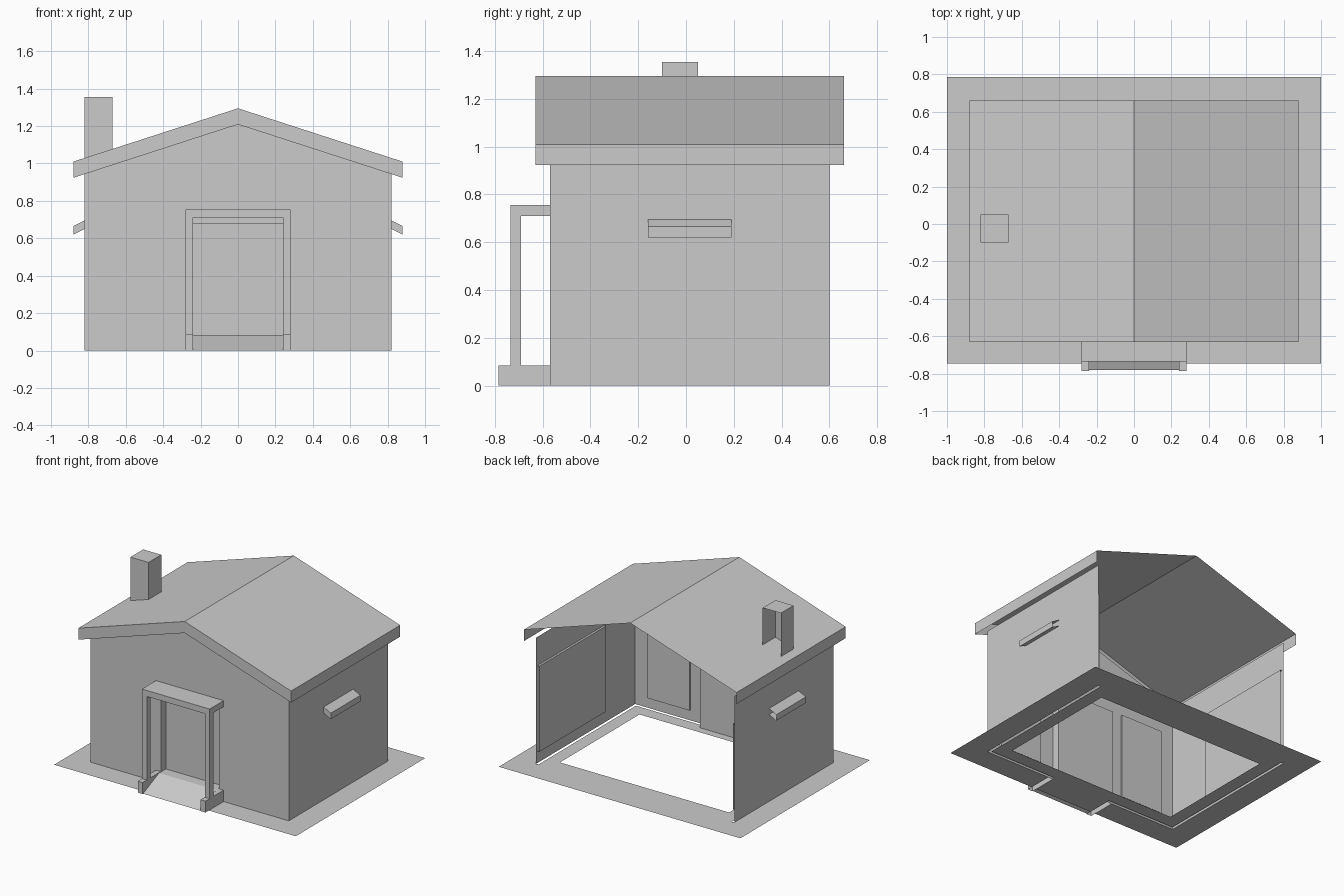
import bpy
import bmesh
from mathutils import Vector

if "Cube" in bpy.data.objects:
    bpy.data.objects.remove(bpy.data.objects["Cube"], do_unlink=True)

grey = bpy.data.materials.new("plain_grey")
grey.use_nodes = True
colour = (0.6, 0.6, 0.6, 1)
grey.diffuse_color = colour
grey.node_tree.nodes["Principled BSDF"].inputs["Base Color"].default_value = colour


def finish(name, bm):
    mesh = bpy.data.meshes.new(name)
    bm.normal_update()
    bm.to_mesh(mesh)
    bm.free()
    mesh.materials.append(grey)
    obj = bpy.data.objects.new(name, mesh)
    bpy.context.collection.objects.link(obj)
    return obj


def sheet(name, *polygons):
    """Flat faces, each given as a list of corner points."""
    bm = bmesh.new()
    for points in polygons:
        bm.faces.new([bm.verts.new(p) for p in points])
    bmesh.ops.remove_doubles(bm, verts=bm.verts, dist=0.0001)
    return finish(name, bm)


def extrude(name, profile, direction, omit=()):
    """Profile swept along a direction; faces pointing along omit are left out."""
    bm = bmesh.new()
    face = bm.faces.new([bm.verts.new(p) for p in profile])
    result = bmesh.ops.extrude_face_region(bm, geom=[face], use_keep_orig=True)
    moved = [v for v in result["geom"] if isinstance(v, bmesh.types.BMVert)]
    bmesh.ops.translate(bm, verts=moved, vec=direction)
    bmesh.ops.recalc_face_normals(bm, faces=bm.faces)
    gone = [f for f in bm.faces if any(f.normal.dot(Vector(d)) > 0.99 for d in omit)]
    bmesh.ops.delete(bm, geom=gone, context="FACES")
    return finish(name, bm)


def box(name, x, y, z, omit=()):
    base = [(x[0], y[0], z[0]), (x[1], y[0], z[0]), (x[1], y[1], z[0]), (x[0], y[1], z[0])]
    return extrude(name, base, (0, 0, z[1] - z[0]), omit)


BACK, DOWN = (0, 1, 0), (0, 0, -1)
WALL_X, FRONT, REAR = 0.82, -0.57, 0.60
EAVE_X, ROOF_FRONT, ROOF_REAR = 0.88, -0.63, 0.66
RIDGE, EAVE, FASCIA = 1.295, 1.01, 0.086
DOOR_X, DOOR_Z, DOOR_Y = 0.24, 0.68, -0.51
STEP, PORCH_FRONT = 0.085, -0.785


def roof_z(x):
    return RIDGE - abs(x) * (RIDGE - EAVE) / EAVE_X


# Ground ring: grid cells kept by rule, open under walls and pedestals
xs = [-1, -WALL_X, -0.80, -0.70, -0.28, -DOOR_X, DOOR_X, 0.28, 0.70, 0.80, WALL_X, 1]
ys = [-0.745, FRONT, -0.55, -0.45, 0.49, REAR, 0.785]
cells = []
for x0, x1 in zip(xs, xs[1:]):
    for y0, y1 in zip(ys, ys[1:]):
        cx, cy = abs(x0 + x1) / 2, (y0 + y1) / 2
        hole = cx < 0.70 and -0.45 < cy < 0.49
        side_slot = 0.80 < cx < WALL_X and FRONT < cy < REAR
        front_slot = DOOR_X < cx < WALL_X and FRONT < cy < -0.55
        porch_slot = DOOR_X < cx < 0.28 and cy < FRONT
        if not (hole or side_slot or front_slot or porch_slot):
            cells.append([(x0, y0, 0), (x1, y0, 0), (x1, y1, 0), (x0, y1, 0)])
sheet("ground", *cells)

# Front gable wall with door notch
wall_top = roof_z(WALL_X) - FASCIA
outline = [(-WALL_X, 0), (-DOOR_X, 0), (-DOOR_X, DOOR_Z), (DOOR_X, DOOR_Z), (DOOR_X, 0),
           (WALL_X, 0), (WALL_X, wall_top), (0, RIDGE - FASCIA), (-WALL_X, wall_top)]
sheet("front_wall", [(x, FRONT, z) for x, z in outline])

# Recessed door
box("door_recess", (-DOOR_X, DOOR_X), (FRONT, DOOR_Y), (0, DOOR_Z), [(0, -1, 0), DOWN])

# Roof slopes with front and side fascia, open at the rear
slopes = []
for s in (-1, 1):
    ridge_f, ridge_r = Vector((0, ROOF_FRONT, RIDGE)), Vector((0, ROOF_REAR, RIDGE))
    eave_f, eave_r = Vector((s * EAVE_X, ROOF_FRONT, EAVE)), Vector((s * EAVE_X, ROOF_REAR, EAVE))
    drop = Vector((0, 0, -FASCIA))
    faces = [[ridge_f, eave_f, eave_r, ridge_r],
             [eave_f, eave_f + drop, eave_r + drop, eave_r],
             [ridge_f, ridge_f + drop, eave_f + drop, eave_f]]
    slopes += [f if s > 0 else f[::-1] for f in faces]
sheet("roof", *slopes)

# Paired parts
for s, side in ((-1, "right"), (1, "left")):
    wall = [(s * WALL_X, FRONT, 0), (s * WALL_X, REAR, 0),
            (s * WALL_X, REAR, wall_top), (s * WALL_X, FRONT, wall_top)]
    sheet(side + "_wall", wall[::s])

    awning = [(WALL_X, 0.695), (EAVE_X, 0.665), (EAVE_X, 0.62), (WALL_X, 0.65)]
    extrude(side + "_awning", [(s * x, -0.16, z) for x, z in awning], (0, 0.35, 0),
            [BACK, (-s, 0, 0)])

    # Panels lining the inside
    box(side + "_side_panel", sorted((s * 0.802, s * 0.818)), (-0.20, 0.59), (0.09, 0.73), [BACK])
    box(side + "_front_panel", sorted((s * 0.36, s * 0.71)), (-0.568, -0.555), (0.08, 0.72))

    # Porch supports
    px = sorted((s * DOOR_X, s * 0.28))
    box(side + "_pedestal", px, (PORCH_FRONT, FRONT), (0, STEP), [DOWN, BACK])
    box(side + "_post", px, (-0.735, -0.69), (STEP, 0.71), [DOWN])

box("porch_beam", (-0.28, 0.28), (-0.735, FRONT), (0.71, 0.755), [BACK])

# Ramp rising to the door
path = [(PORCH_FRONT + 0.005, 0), (-0.59, STEP - 0.003), (DOOR_Y, STEP - 0.003)]
sheet("ramp", *[[(-DOOR_X, y0, z0), (DOOR_X, y0, z0), (DOOR_X, y1, z1), (-DOOR_X, y1, z1)]
                for (y0, z0), (y1, z1) in zip(path, path[1:])])

# Chimney, cut to the roof slope and open at the rear
a, b, top = -0.82, -0.67, 1.355
stack = [(a, -0.10, roof_z(a)), (b, -0.10, roof_z(b)), (b, -0.10, top), (a, -0.10, top)]
chimney = extrude("chimney", stack, (0, 0.15, 0), [BACK])
bm = bmesh.new()
bm.from_mesh(chimney.data)
bmesh.ops.delete(bm, geom=[f for f in bm.faces if f.normal.z < -0.5], context="FACES")
bm.to_mesh(chimney.data)
bm.free()
